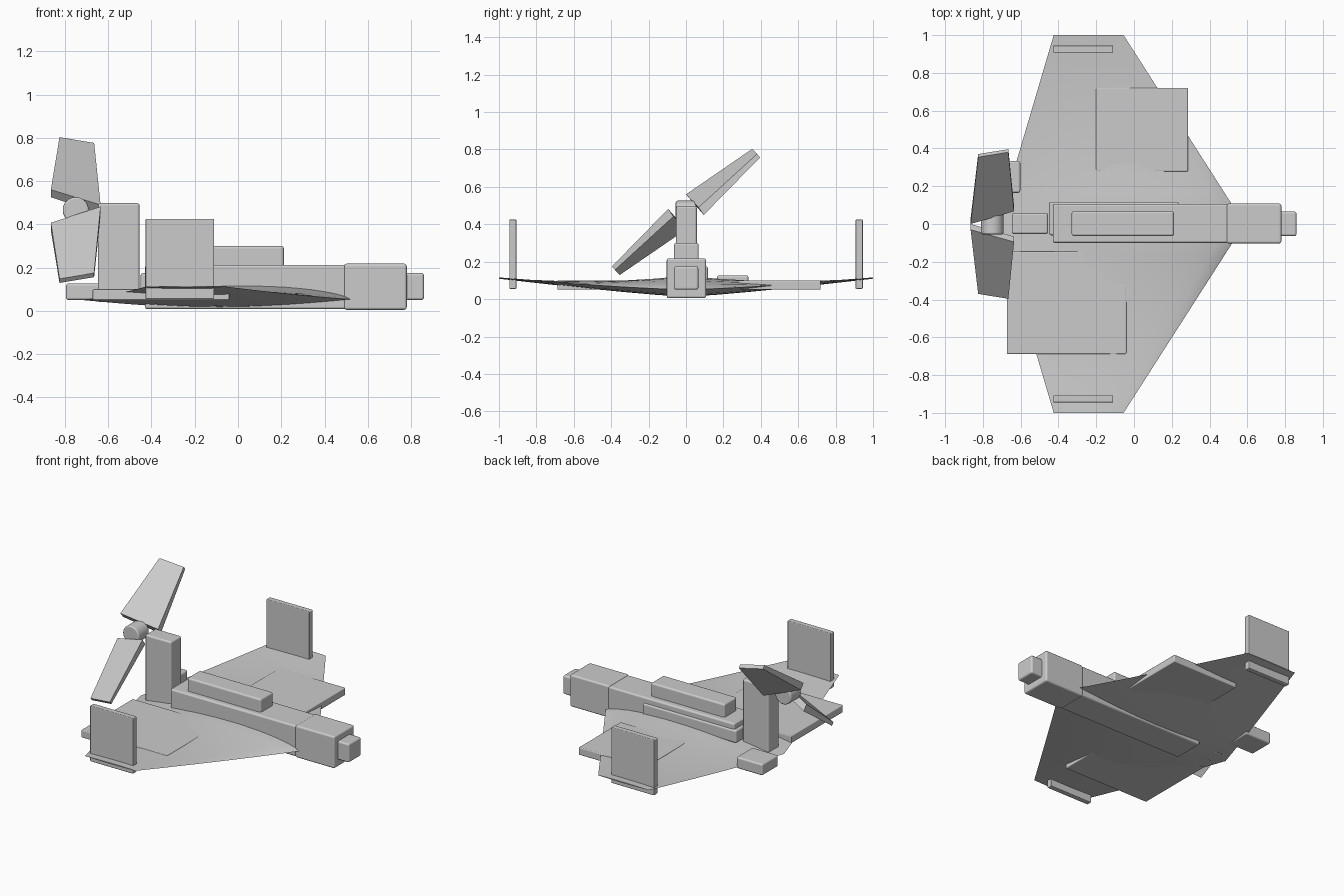
import bpy, bmesh, math
from mathutils import Vector, Matrix

if "Cube" in bpy.data.objects:
    bpy.data.objects.remove(bpy.data.objects["Cube"])

grey = bpy.data.materials.new("matte_grey")
grey.diffuse_color = (0.6, 0.6, 0.6, 1)
grey.use_nodes = True
grey.node_tree.nodes["Principled BSDF"].inputs["Base Color"].default_value = grey.diffuse_color


def finish(name, bm, bevel=0.0):
    bmesh.ops.recalc_face_normals(bm, faces=bm.faces)
    me = bpy.data.meshes.new(name)
    bm.to_mesh(me)
    bm.free()
    me.materials.append(grey)
    ob = bpy.data.objects.new(name, me)
    bpy.context.collection.objects.link(ob)
    me.shade_smooth()
    me.set_sharp_from_angle(angle=math.radians(30))
    if bevel:
        m = ob.modifiers.new("rounded_edges", 'BEVEL')
        m.width = bevel
        m.segments = 3
        m.limit_method = 'ANGLE'
        m.harden_normals = True
    return ob


def box(name, x, y, z, bevel=0.012):
    """Rounded box from its (min, max) extents."""
    bm = bmesh.new()
    bmesh.ops.create_cube(bm, size=1)
    for v in bm.verts:
        v.co = Vector([(a + b) / 2 + c * (b - a)
                       for (a, b), c in zip((x, y, z), v.co)])
    return finish(name, bm, bevel)


# Fuselage, nose and attached blocks
box("fuselage", (-0.43, 0.50), (-0.10, 0.107), (0.008, 0.213))
box("nose", (0.49, 0.78), (-0.103, 0.108), (0.005, 0.218))
box("nose_sensor", (0.76, 0.86), (-0.064, 0.066), (0.05, 0.175))
box("top_hatch", (-0.33, 0.212), (-0.064, 0.068), (0.19, 0.30))
box("side_battery", (-0.45, 0.24), (-0.06, 0.117), (0.09, 0.175))
box("motor_pylon", (-0.647, -0.455), (-0.053, 0.058), (0.04, 0.498))
box("tail_block", (-0.795, -0.602), (0.165, 0.334), (0.05, 0.127))

# Flat panels sunk into the wing
box("rear_panel", (-0.672, -0.04), (-0.688, -0.145), (0.05, 0.10), 0.006)
box("front_panel", (-0.202, 0.286), (0.278, 0.72), (0.05, 0.10), 0.006)

# Tip fins
for side, label in ((-1, "right"), (1, "left")):
    box("tip_fin_" + label, (-0.427, -0.11),
        tuple(sorted((side * 0.907, side * 0.945))), (0.055, 0.425), 0.005)


# Delta wing lofted from tapering airfoil sections
def wing_section(y, count=12):
    t = abs(y)
    lead, trail = 0.585 - 0.64 * t, -0.72 + 0.295 * t
    mean = 0.05 + 0.062 * t ** 1.3
    top = 0.125 - 0.11 * t + 0.101 * t * t
    low = 0.012 + 0.097 * t ** 1.2
    us = [0.5 - 0.5 * math.cos(math.pi * i / count) for i in range(count + 1)]
    upper = [(u, mean + (top - mean) * u ** 0.7 * (1 - u) / 0.316) for u in us]
    lower = [(u, mean - (mean - low) * math.sin(math.pi * u)) for u in us[1:-1]]
    return [Vector((lead + (trail - lead) * u, y, z))
            for u, z in upper + lower[::-1]]


bm = bmesh.new()
steps = 6
rings = [[bm.verts.new(p) for p in wing_section(i / steps)]
         for i in range(-steps, steps + 1)]
for a, b in zip(rings, rings[1:]):
    for i in range(len(a)):
        j = (i + 1) % len(a)
        bm.faces.new((a[i], a[j], b[j], b[i]))
bm.faces.new(rings[0])
bm.faces.new(rings[-1])
finish("delta_wing", bm)

# Propeller hub lying across the body
centre = Vector((-0.75, 0, 0.466))
bm = bmesh.new()
bmesh.ops.create_cone(bm, cap_ends=True, segments=32, radius1=0.06, radius2=0.06,
                      depth=0.11, matrix=Matrix.Translation(centre)
                      @ Matrix.Rotation(math.pi / 2, 4, 'X'))
finish("propeller_hub", bm, 0.01)

# Two pitched, tapering propeller blades, half a turn apart
root = [(-0.865, 0.0, 0.56), (-0.635, 0.067, 0.49),
        (-0.635, 0.095, 0.45), (-0.865, 0.03, 0.525)]
tip = [(-0.825, 0.354, 0.803), (-0.665, 0.380, 0.776),
       (-0.665, 0.396, 0.757), (-0.825, 0.370, 0.784)]
for k in range(2):
    turn = Matrix.Rotation(math.pi * k, 3, 'X')
    bm = bmesh.new()
    ends = [[bm.verts.new(turn @ (Vector(p) - centre) + centre) for p in ring]
            for ring in (root, tip)]
    for i in range(4):
        j = (i + 1) % 4
        bm.faces.new((ends[0][i], ends[0][j], ends[1][j], ends[1][i]))
    for ring in ends:
        bm.faces.new(ring)
    blade = finish("propeller_blade_%d" % (k + 1), bm)
    blade.data.shade_flat()
